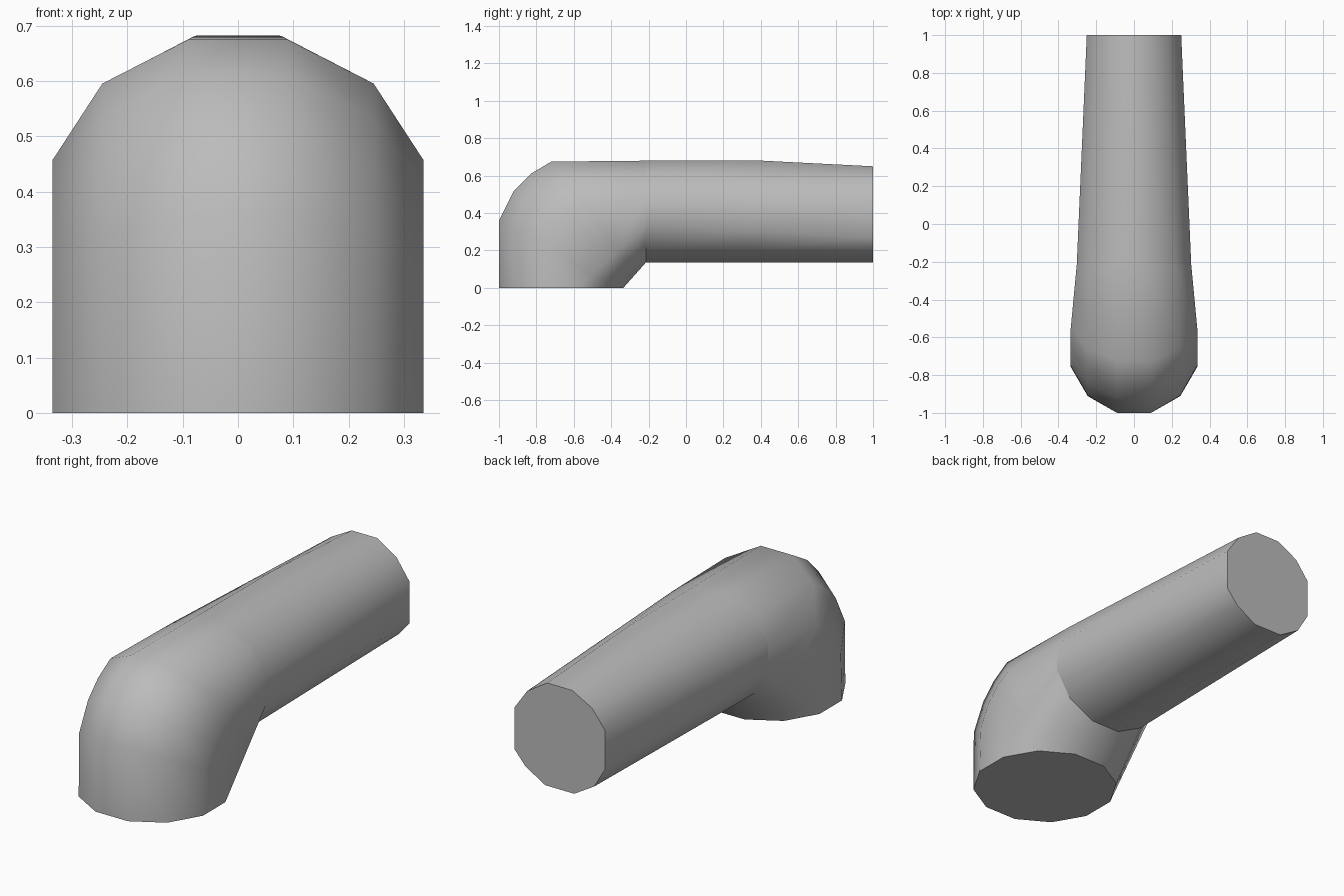
import bpy, bmesh, math
from mathutils import Vector

cube = bpy.data.objects.get("Cube")
if cube:
    bpy.data.objects.remove(cube, do_unlink=True)

SIDES = 12
GREY = (0.5, 0.5, 0.5, 1.0)
mat = bpy.data.materials.new("plain_grey")
mat.use_nodes = True
mat.diffuse_color = GREY
mat.node_tree.nodes["Principled BSDF"].inputs["Base Color"].default_value = GREY


def ring(inner, outer, width):
    """Twelve-sided section spanning two (y, z) points, flats on all four sides."""
    a, b = Vector((0, *inner)), Vector((0, *outer))
    mid, half = (a + b) / 2, (b - a) / 2
    pts = []
    for i in range(SIDES):
        ang = math.radians(15 + 30 * i)
        k = 1 / math.cos(math.radians(15))
        pts.append(mid + half * math.sin(ang) * k + Vector((width * math.cos(ang) * k, 0, 0)))
    return pts


def loft(name, rings):
    """Skin the rings and cap both ends."""
    bm = bmesh.new()
    rows = [[bm.verts.new(p) for p in r] for r in rings]
    for r0, r1 in zip(rows, rows[1:]):
        for i in range(SIDES):
            j = (i + 1) % SIDES
            bm.faces.new((r0[i], r0[j], r1[j], r1[i]))
    bm.faces.new(rows[0])
    bm.faces.new(rows[-1])
    bmesh.ops.recalc_face_normals(bm, faces=bm.faces)
    mesh = bpy.data.meshes.new(name)
    bm.to_mesh(mesh)
    bm.free()
    obj = bpy.data.objects.new(name, mesh)
    bpy.context.collection.objects.link(obj)
    mesh.materials.append(mat)
    bpy.ops.object.select_all(action='DESELECT')
    obj.select_set(True)
    bpy.context.view_layer.objects.active = obj
    bpy.ops.object.shade_smooth_by_angle(angle=math.radians(40))
    return obj


# Elbow: rounded outer bend, straight chamfer on the inner half
base_in, joint_in = Vector((-0.335, 0)), Vector((-0.215, 0.135))
bend = [(0, -1, 0), (0.2, -1, 0.36), (0.32, -0.92, 0.52),
        (0.45, -0.83, 0.61), (0.6, -0.72, 0.675), (1, -0.215, 0.68)]
first = ring(base_in, (-1, 0), 0.335)
joint = ring(joint_in, (-0.215, 0.68), 0.303)
elbow = []
for t, y, z in bend:
    r = ring(base_in.lerp(joint_in, t), (y, z), 0.335 if t < 1 else 0.303)
    for i in range(SIDES // 2, SIDES):
        r[i] = first[i].lerp(joint[i], t)
    elbow.append(r)
loft("elbow", elbow)

# Straight pipe: slight taper, top stays level for the first half
end_profile = [(0.25, 0.48), (0.18, 0.58), (0.07, 0.65), (-0.07, 0.65), (-0.18, 0.59), (-0.25, 0.5),
               (-0.25, 0.3), (-0.19, 0.2), (-0.08, 0.135), (0.08, 0.135), (0.19, 0.2), (0.25, 0.27)]
end = [Vector((x, 1, z)) for x, z in end_profile]
middle = [a.lerp(b, 0.48) for a, b in zip(joint, end)]
for i in (2, 3):
    middle[i].z = 0.682
loft("straight_pipe", [joint, middle, end])
